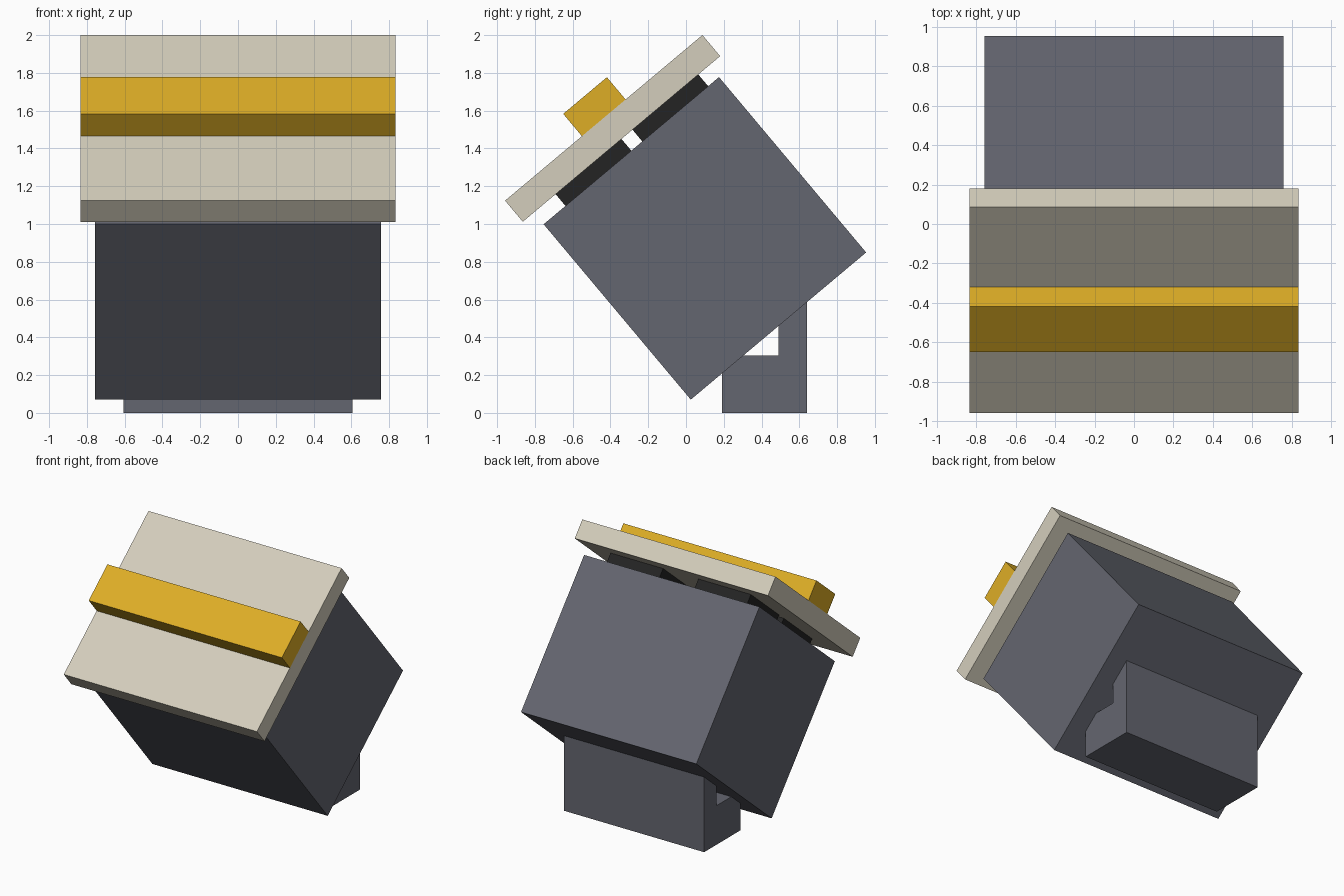
import bpy, bmesh, math
from mathutils import Matrix, Vector

cube = bpy.data.objects.get("Cube")
if cube:
    bpy.data.objects.remove(cube, do_unlink=True)


def material(name, rgb):
    """Flat material from 0-255 sRGB values."""
    col = [((c / 255 + 0.055) / 1.055) ** 2.4 for c in rgb] + [1.0]
    m = bpy.data.materials.new(name)
    m.use_nodes = True
    m.diffuse_color = col
    bsdf = next(n for n in m.node_tree.nodes if n.type == 'BSDF_PRINCIPLED')
    bsdf.inputs["Base Color"].default_value = col
    return m


slate = material("slate grey", (100, 102, 112))
cream = material("warm cream", (212, 206, 188))
yellow = material("golden yellow", (222, 174, 38))
black = material("soft black", (36, 36, 36))

# Tilted frame shared by the body and everything mounted on it
TILT = Matrix.Translation((0, 0.1, 0.924)) @ Matrix.Rotation(math.radians(40), 4, 'X')


def finish(bm, name, mat):
    bmesh.ops.recalc_face_normals(bm, faces=bm.faces)
    me = bpy.data.meshes.new(name)
    bm.to_mesh(me)
    bm.free()
    me.materials.append(mat)
    ob = bpy.data.objects.new(name, me)
    bpy.context.collection.objects.link(ob)
    return ob


def tilted_box(name, mat, x, y, z):
    """Box spanning the given (min, max) ranges in the tilted frame."""
    lo, hi = Vector((x[0], y[0], z[0])), Vector((x[1], y[1], z[1]))
    bm = bmesh.new()
    bmesh.ops.create_cube(bm, size=1)
    for v in bm.verts:
        v.co = (lo + hi) / 2 + v.co * (hi - lo)
    ob = finish(bm, name, mat)
    ob.matrix_world = TILT
    return ob


def extrude_x(name, mat, profile, half):
    """Prism from a (y, z) profile, centred on x = 0."""
    bm = bmesh.new()
    face = bm.faces.new([bm.verts.new((-half, y, z)) for y, z in profile])
    new = bmesh.ops.extrude_face_region(bm, geom=[face])["geom"]
    bmesh.ops.translate(bm, vec=(2 * half, 0, 0),
                        verts=[g for g in new if isinstance(g, bmesh.types.BMVert)])
    return finish(bm, name, mat)


# Body block, cover plate and raised bar across it
H = 0.606
tilted_box("body", slate, (-0.757, 0.757), (-H, H), (-H, H))
tilted_box("cover_plate", cream, (-0.834, 0.834), (-0.682, 0.682), (0.687, 0.833))
tilted_box("raised_bar", yellow, (-0.834, 0.834), (-0.151, 0.151), (0.833, 0.987))

# Four square spacer pads between body and plate
for side, s in (("left", 1), ("right", -1)):
    for place, y0 in (("lower", -0.455), ("upper", 0.076)):
        xs = sorted((s * 0.152, s * 0.606))
        tilted_box(f"{side}_{place}_pad", black, xs, (y0, y0 + 0.455), (H, 0.687))

# L-shaped foot; its ends follow the sloping underside of the body
extrude_x("foot", slate,
          [(0.19, 0), (0.64, 0), (0.64, 0.59), (0.49, 0.465),
           (0.49, 0.305), (0.30, 0.305), (0.19, 0.213)], 0.605)
